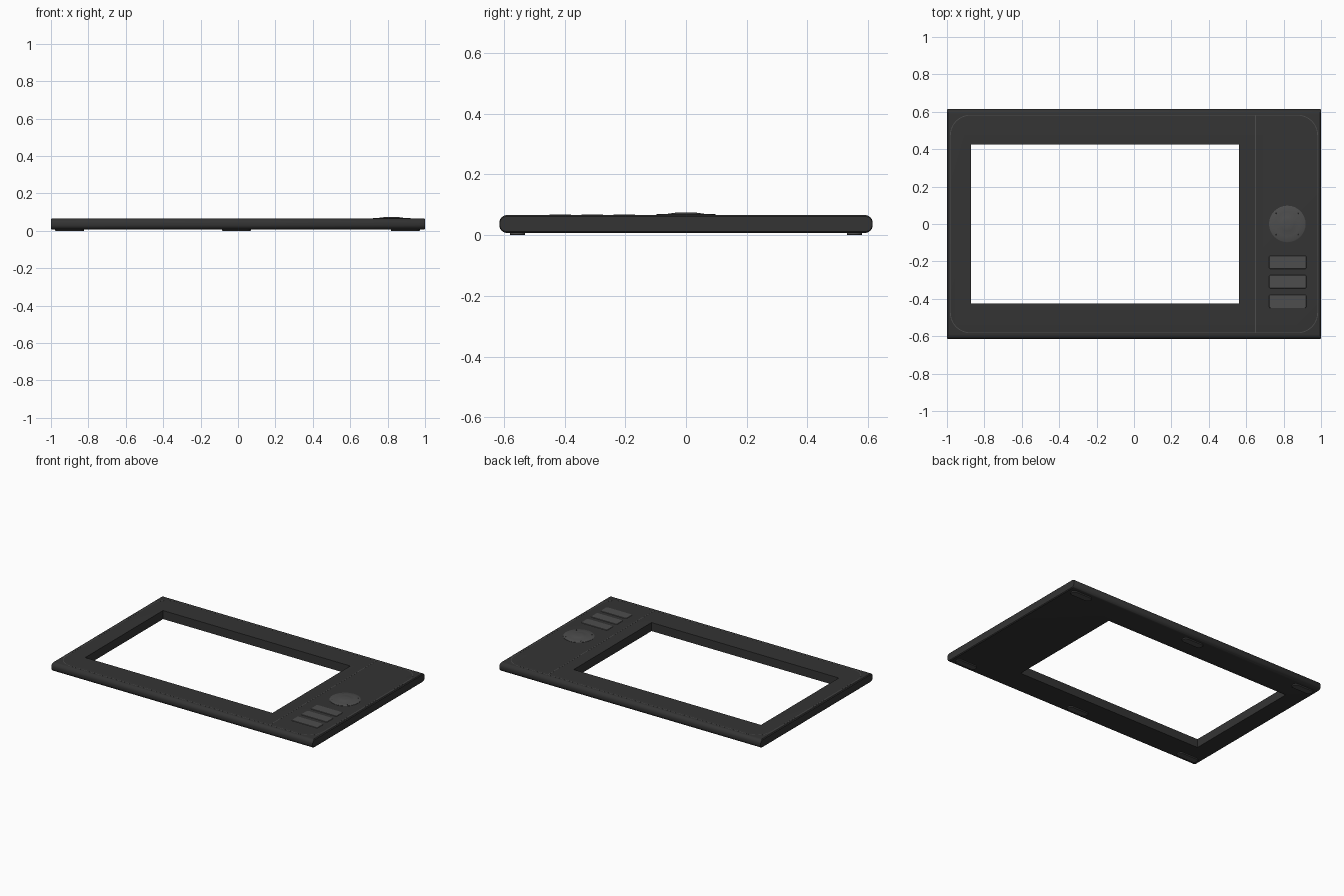
import bpy, bmesh, math

if "Cube" in bpy.data.objects:
    bpy.data.objects.remove(bpy.data.objects["Cube"])


def material(name, v):
    m = bpy.data.materials.new(name)
    m.diffuse_color = (v, v, v, 1)
    m.use_nodes = True
    m.node_tree.nodes["Principled BSDF"].inputs["Base Color"].default_value = m.diffuse_color
    return m


SHELL = material("dark_shell", 0.034)
TRIM = material("trim_grey", 0.075)


def finish(name, bm, mat):
    bmesh.ops.recalc_face_normals(bm, faces=bm.faces)
    me = bpy.data.meshes.new(name)
    bm.to_mesh(me)
    bm.free()
    ob = bpy.data.objects.new(name, me)
    bpy.context.collection.objects.link(ob)
    me.materials.append(mat)
    bpy.ops.object.select_all(action='DESELECT')
    ob.select_set(True)
    bpy.context.view_layer.objects.active = ob
    bpy.ops.object.shade_smooth_by_angle(angle=math.radians(35))
    return ob


def rounded(w, h, r, n=8):
    """Outline of a rounded rectangle centred on the origin."""
    pts = []
    for k, (sx, sy) in enumerate([(1, 1), (-1, 1), (-1, -1), (1, -1)]):
        for i in range(n + 1):
            a = math.pi / 2 * (k + i / n)
            pts.append((sx * (w / 2 - r) + r * math.cos(a), sy * (h / 2 - r) + r * math.sin(a)))
    return pts


def loft(name, rings, mat):
    """Skin between matching rings of points and cap both ends."""
    bm = bmesh.new()
    loops = [[bm.verts.new(p) for p in ring] for ring in rings]
    for a, b in zip(loops, loops[1:]):
        for i in range(len(a)):
            j = (i + 1) % len(a)
            bm.faces.new((a[i], a[j], b[j], b[i]))
    bm.faces.new(loops[0])
    bm.faces.new(loops[-1])
    return finish(name, bm, mat)


def pad(name, x, y, w, h, r, z0, z1, edge, mat):
    """Rounded pad with chamfered rim on the side facing z1."""
    s = 1 if z1 > z0 else -1
    spec = [(0, z0), (0, z1 - s * edge), (edge, z1)]
    return loft(name, [[(x + px, y + py, z) for px, py in rounded(w - 2 * d, h - 2 * d, r - d)]
                       for d, z in spec], mat)


# Body: rounded section run along x, slightly eased at both ends
rings = []
for x, d in [(-1, .005), (-.995, 0), (.995, 0), (1, .005)]:
    rings.append([(x, py, .0365 + pz)
                  for py, pz in rounded(1.23 - d, .059 - 2 * d, .026 - d)])
body = loft("tablet_body", rings, SHELL)

# Screen opening
bpy.ops.mesh.primitive_cube_add(size=1, location=(-.155, 0, .04))
cutter = bpy.context.object
cutter.name = "window_cutter"
cutter.scale = (1.433, .851, .4)
bpy.context.view_layer.update()
mod = body.modifiers.new("window", 'BOOLEAN')
mod.operation = 'DIFFERENCE'
mod.solver = 'EXACT'
mod.object = cutter
bpy.context.view_layer.objects.active = body
bpy.ops.object.modifier_apply(modifier="window")
bpy.data.objects.remove(cutter)

# Thin rounded seam around the top face
bm = bmesh.new()
outer, inner = rounded(1.968, 1.168, .11, 10), rounded(1.96, 1.16, .106, 10)
sections = [(outer, .0655), (outer, .0663), (inner, .0663), (inner, .0655)]
loops = [[bm.verts.new((px, py, z)) for px, py in pts] for pts, z in sections]
for k in range(4):
    a, b = loops[k], loops[(k + 1) % 4]
    for i in range(len(a)):
        j = (i + 1) % len(a)
        bm.faces.new((a[i], a[j], b[j], b[i]))
finish("face_seam", bm, TRIM)

# Seam dividing the screen bezel from the control strip
pad("control_strip_seam", .65, 0, .005, 1.162, .002, .0655, .0664, .0002, TRIM)

# Control buttons
for i in range(3):
    pad(f"button_{i + 1}", .822, -.204 - .105 * i, .2, .072, .01, .06, .0685, .002, TRIM)

# Touch dial: stepped disc with a low raised centre
N = 48
profile = [(.098, .06), (.098, .0675), (.095, .069), (.065, .0695), (.036, .0735), (.03, .0748), (.012, .075)]
loft("touch_dial", [[(.82 + r * math.cos(2 * math.pi * i / N), r * math.sin(2 * math.pi * i / N), z)
                     for i in range(N)] for r, z in profile], TRIM)

# Dial marker dots
for i in range(4):
    a = math.pi / 4 + i * math.pi / 2
    pad(f"dial_dot_{i + 1}", .82 + .083 * math.cos(a), .083 * math.sin(a),
        .008, .008, .0039, .068, .0702, .0005, SHELL)

# Rubber feet underneath
for i, x in enumerate((-.9, -.008, .895)):
    for side, y in (("front", -.555), ("back", .555)):
        pad(f"{side}_foot_{i + 1}", x, y, .155, .05, .0245, .012, 0, .002, TRIM)
